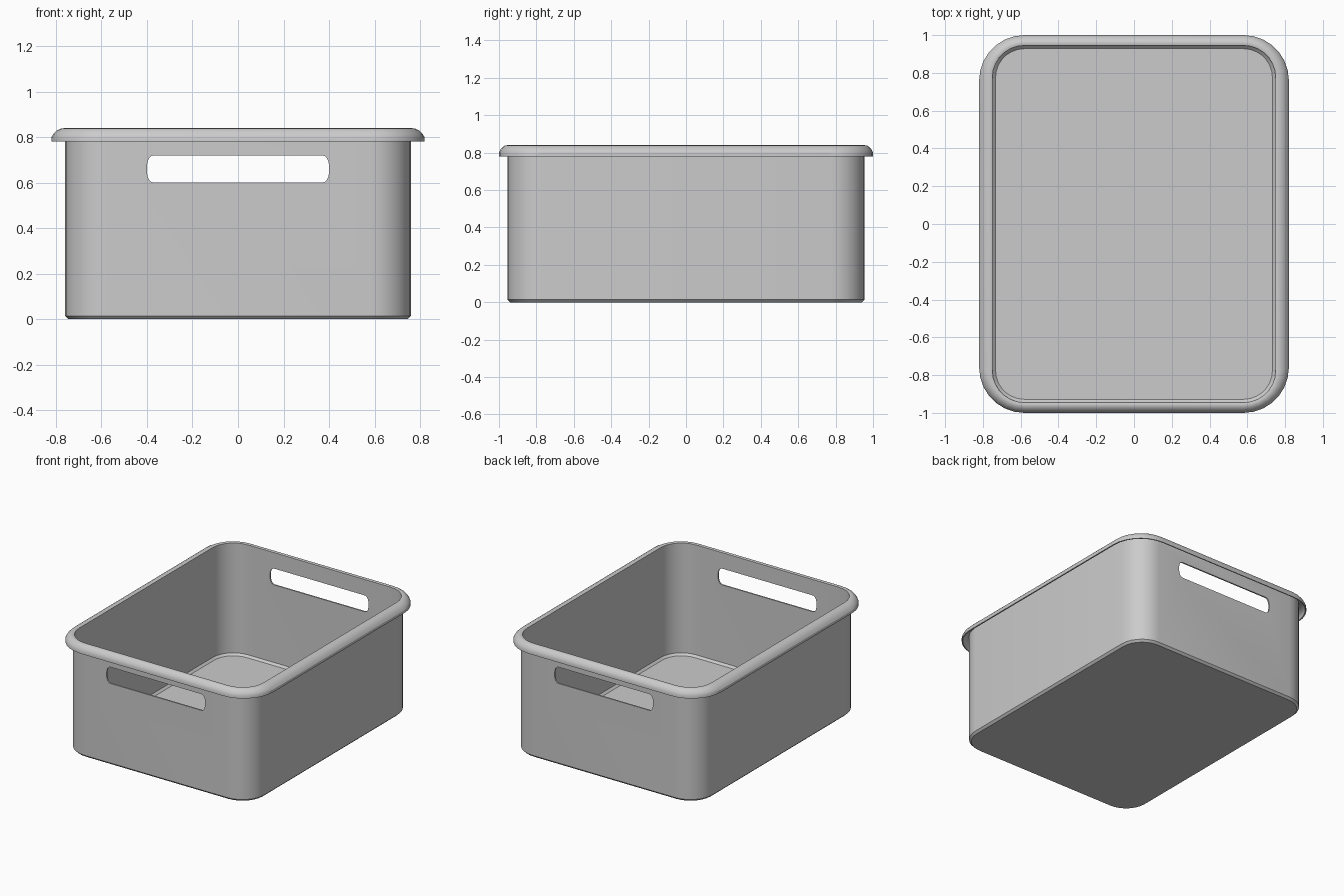
import bpy, bmesh, math

if "Cube" in bpy.data.objects:
    bpy.data.objects.remove(bpy.data.objects["Cube"])

WALL_X, WALL_Y, RADIUS, SEGS = 0.76, 0.955, 0.18, 7


def rounded_rect(hx, hy, rx, ry, segs):
    """Counter-clockwise outline of a rounded rectangle."""
    pts = []
    for q, (sx, sy) in enumerate([(1, 1), (-1, 1), (-1, -1), (1, -1)]):
        for i in range(segs + 1):
            a = math.pi / 2 * (q + i / segs)
            pts.append((sx * (hx - rx) + rx * math.cos(a),
                        sy * (hy - ry) + ry * math.sin(a)))
    return pts


def loft(name, rings):
    """Skin a list of equal-length rings and cap both ends."""
    bm = bmesh.new()
    vs = [[bm.verts.new(p) for p in ring] for ring in rings]
    n = len(vs[0])
    for a, b in zip(vs, vs[1:]):
        for i in range(n):
            j = (i + 1) % n
            bm.faces.new((a[i], a[j], b[j], b[i]))
    bm.faces.new(vs[0][::-1])
    bm.faces.new(vs[-1])
    bmesh.ops.recalc_face_normals(bm, faces=bm.faces)
    mesh = bpy.data.meshes.new(name)
    bm.to_mesh(mesh)
    bm.free()
    obj = bpy.data.objects.new(name, mesh)
    bpy.context.collection.objects.link(obj)
    return obj


# Thin shell section (offset from wall, height): base, wall, hollow rolled rim, inside
profile = [(-0.015, 0), (0, 0.015), (0, 0.825), (0.02, 0.823), (0.038, 0.813),
           (0.049, 0.797), (0.05, 0.78), (0.06, 0.78), (0.06, 0.80),
           (0.051, 0.815), (0.036, 0.829), (0.018, 0.838), (0, 0.84),
           (-0.010, 0.837), (-0.012, 0.03), (-0.027, 0.015)]
rings = []
for o, z in profile:
    outline = rounded_rect(WALL_X + o, WALL_Y + o * (0.75 if o > 0 else 1),
                           RADIUS + o, RADIUS + o, SEGS)
    rings.append([(x, y, z) for x, y in outline])
tub = loft("storage_tub", rings)

# Handle slots cut through the front and back walls
slot = rounded_rect(0.40, 0.06, 0.03, 0.045, 4)
cutter = loft("handle_cutter", [[(x, y, z + 0.66) for x, z in slot] for y in (-1.2, 1.2)])
cutter.hide_render = True
mod = tub.modifiers.new("handle_slots", 'BOOLEAN')
mod.operation = 'DIFFERENCE'
mod.solver = 'EXACT'
mod.object = cutter
bpy.context.view_layer.objects.active = tub
tub.select_set(True)
bpy.ops.object.modifier_apply(modifier=mod.name)
bpy.data.objects.remove(cutter)

bpy.ops.object.shade_smooth_by_angle(angle=math.radians(30))
